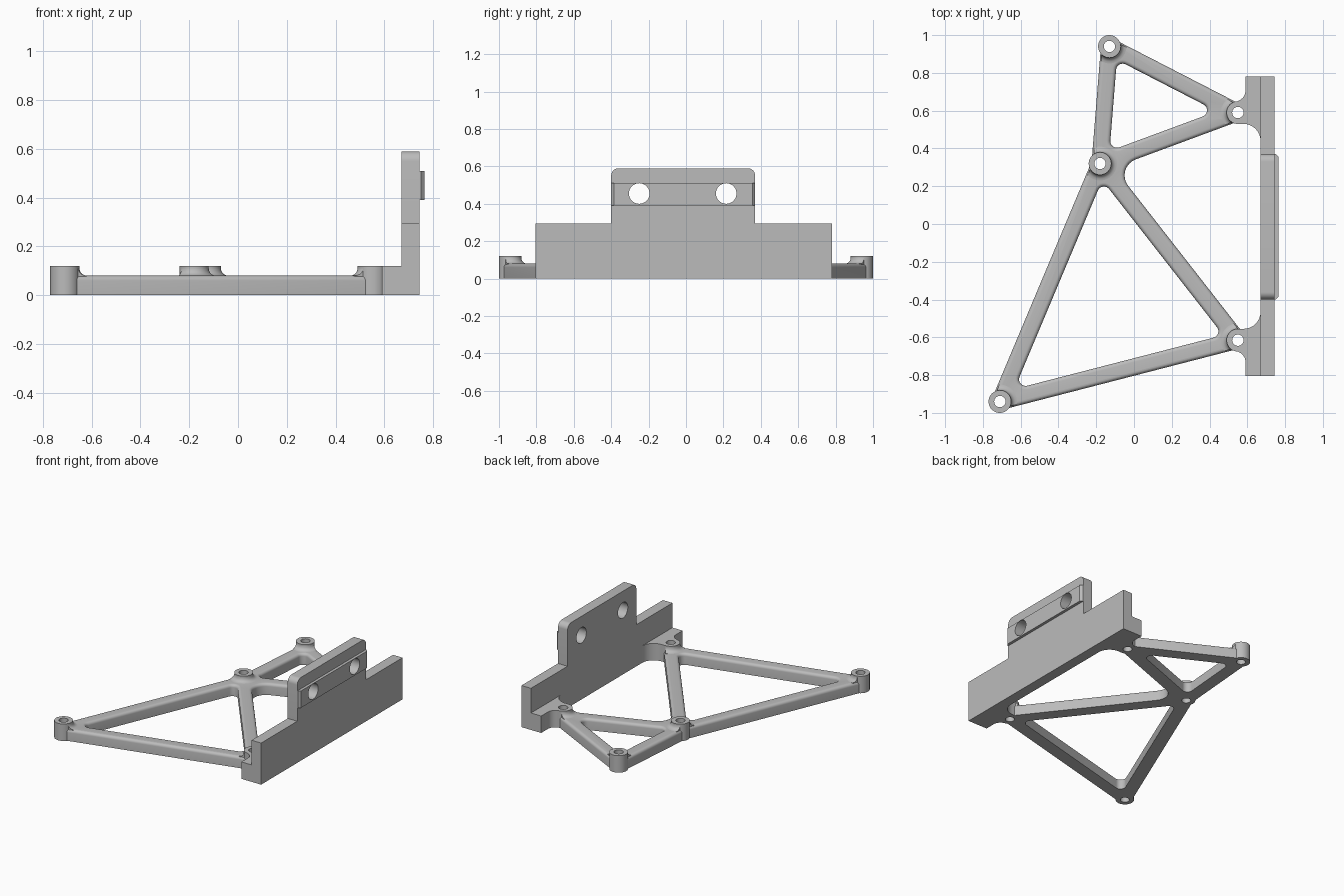
import bpy, bmesh
from math import sin, cos, pi, tan
from mathutils import Vector, Matrix

cube = bpy.data.objects.get("Cube")
if cube:
    bpy.data.objects.remove(cube, do_unlink=True)

grey = bpy.data.materials.new("plain grey")
grey.use_nodes = True
grey.diffuse_color = (0.5, 0.5, 0.5, 1)
grey.node_tree.nodes["Principled BSDF"].inputs["Base Color"].default_value = grey.diffuse_color

# Main dimensions
MID = -0.0125                       # mirror line of the bracket in y
HALF, WEB_H, ROUND = 0.045, 0.08, 0.02
POST_R, POST_H, HOLE_R, FLARE = 0.06, 0.12, 0.03, 0.03
A, B, C = Vector((-0.13, 0.94)), Vector((-0.18, 0.32)), Vector((0.55, 0.59))
D, E = Vector((0.55, 2 * MID - 0.59)), Vector((-0.71, -0.94))
POSTS = {"back": A, "middle": B, "left_back": C, "left_front": D, "front": E}
ALONG_X = Matrix(((0, 0, 1), (1, 0, 0), (0, 1, 0)))   # profile in y,z, depth in x


def arc(centre, r, a0, a1, n=8):
    return [Vector((centre[0] + r * cos(a0 + (a1 - a0) * k / n),
                    centre[1] + r * sin(a0 + (a1 - a0) * k / n))) for k in range(n + 1)]


def circle(centre, r, n=40):
    return arc(centre, r, 0, 2 * pi, n)[:-1]


def ring(points, radii, offset=0.0):
    """Offset a counter-clockwise outline and fillet its corners."""
    out, n = [], len(points)
    for i, r in enumerate(radii):
        p = Vector(points[i])
        d0 = (p - Vector(points[i - 1])).normalized()
        d1 = (Vector(points[(i + 1) % n]) - p).normalized()
        n0, n1 = Vector((d0.y, -d0.x)), Vector((d1.y, -d1.x))
        v = p + (n0 + n1) * offset / (1 + n0.dot(n1))
        if r <= 0:
            out.append(v)
            continue
        turn = -d0.angle_signed(d1)
        side = -n0 if turn > 0 else n0
        centre = v - d0 * r * tan(abs(turn) / 2) + side * r
        for k in range(9):
            out.append(centre + Matrix.Rotation(turn * k / 8, 2) @ (-side * r))
    return out


def loft(bm, levels, turn=None):
    """Skin stacked levels (height, loops) and close both ends."""
    rows = []
    for z, loops in levels:
        row = []
        for loop in loops:
            pts = [Vector((p[0], p[1], z)) for p in loop]
            row.append([bm.verts.new(turn @ p if turn else p) for p in pts])
        rows.append(row)
    for low, high in zip(rows, rows[1:]):
        for a, b in zip(low, high):
            for i in range(len(a)):
                bm.faces.new((a[i - 1], a[i], b[i], b[i - 1]))
    normal = turn @ Vector((0, 0, 1)) if turn else Vector((0, 0, 1))
    for row in (rows[0], rows[-1]):
        edges = [bm.edges.get((l[i - 1], l[i])) for l in row for i in range(len(l))]
        bmesh.ops.triangle_fill(bm, use_beauty=True, edges=edges, normal=normal)


def part(name, solids, turn=None):
    bm = bmesh.new()
    for levels in solids:
        loft(bm, levels, turn)
    bmesh.ops.recalc_face_normals(bm, faces=bm.faces)
    mesh = bpy.data.meshes.new(name)
    bm.to_mesh(mesh)
    bm.free()
    mesh.materials.append(grey)
    ob = bpy.data.objects.new(name, mesh)
    bpy.context.collection.objects.link(ob)
    return ob


def prism(loop, z0, z1):
    return [(z0, [loop]), (z1, [loop])]


def combine(ob, tool, operation):
    mod = ob.modifiers.new("cut", 'BOOLEAN')
    mod.operation, mod.object, mod.solver = operation, tool, 'EXACT'
    bpy.context.view_layer.objects.active = ob
    bpy.ops.object.modifier_apply(modifier=mod.name)


def web_loops(d):
    """Plan of the arms, drawn in by d: outer edge and two triangular openings."""
    end = HALF - d
    outer = ring([E, D, B, C, A, B], [end, end, 0.09 + d, end, end, 0.03 + d], end)
    return [outer] + [ring(t, [0.035 + d] * 3, -end) for t in ([A, B, C], [B, E, D])]


# Triangulated arms with rounded top edges
levels = [(0, web_loops(0))]
for k in range(6):
    a = k / 5 * pi / 2
    levels.append((WEB_H - ROUND + ROUND * sin(a), web_loops(ROUND * (1 - cos(a)))))
arms = part("frame_arms", [levels])

# Flared feet where the arms meet the posts
flares = []
for p in POSTS.values():
    flare = [(WEB_H - 0.015, [circle(p, POST_R + FLARE)])]
    for k in range(6):
        a = k / 5 * pi / 2
        flare.append((WEB_H + FLARE * (1 - cos(a)), [circle(p, POST_R + FLARE * (1 - sin(a)))]))
    flares.append(flare)
feet = part("post_fillets", flares)
plan = web_loops(0.008)
limit = part("fillet_limit", [[(WEB_H - 0.01, plan), (POST_H + 0.02, plan)]])
combine(feet, limit, 'INTERSECT')

# Screw posts
posts = [part(n + "_post", [prism(circle(p, POST_R), 0, POST_H)]) for n, p in POSTS.items()]

# Tabs joining the two left posts to the wall
tab = [(0.68, 0.78), (0.59, 0.78)]
tab += arc((0.535, 0.705), 0.055, 0, -1.25)
tab += [(0.55, 0.60), (0.55, 0.53)]
tab += arc((0.58, 0.44), 0.09, pi / 2, 0) + [(0.68, 0.44)]
mirrored = [(p[0], 2 * MID - p[1]) for p in tab]
tabs = [part("back_tab", [prism(tab, 0, POST_H)]),
        part("front_tab", [prism(mirrored, 0, POST_H)])]

# Upright wall with its raised middle plate
outline = [(-0.805, 0), (0.78, 0), (0.78, 0.295), (0.37, 0.295),
           (0.37, 0.59), (-0.4, 0.59), (-0.4, 0.295), (-0.805, 0.295)]
wall = part("upright_wall", [prism(ring(outline, [0, 0, 0, 0, 0.04, 0.04, 0, 0]), 0.67, 0.745)], ALONG_X)

# Raised strip with chamfered ends
strip = part("outer_strip", [prism([(0.74, -0.4), (0.75, -0.4), (0.765, -0.385),
                                    (0.765, 0.355), (0.75, 0.37), (0.74, 0.37)], 0.39, 0.51)])

# Drill the screw holes
drill = part("post_drill", [prism(circle(p, HOLE_R), -0.1, 0.3) for p in POSTS.values()])
wall_drill = part("wall_drill", [prism(circle((y, 0.455), 0.055), 0.5, 0.9)
                                 for y in (-0.25, 0.215)], ALONG_X)
for ob in [arms, feet] + posts + tabs:
    combine(ob, drill, 'DIFFERENCE')
for ob in (wall, strip):
    combine(ob, wall_drill, 'DIFFERENCE')
for tool in (limit, drill, wall_drill):
    bpy.data.objects.remove(tool, do_unlink=True)

# Smooth the curved faces, keep the corners sharp
for ob in [arms, feet, wall, strip] + posts + tabs:
    ob.data.shade_smooth()
    ob.data.set_sharp_from_angle(angle=0.6)
